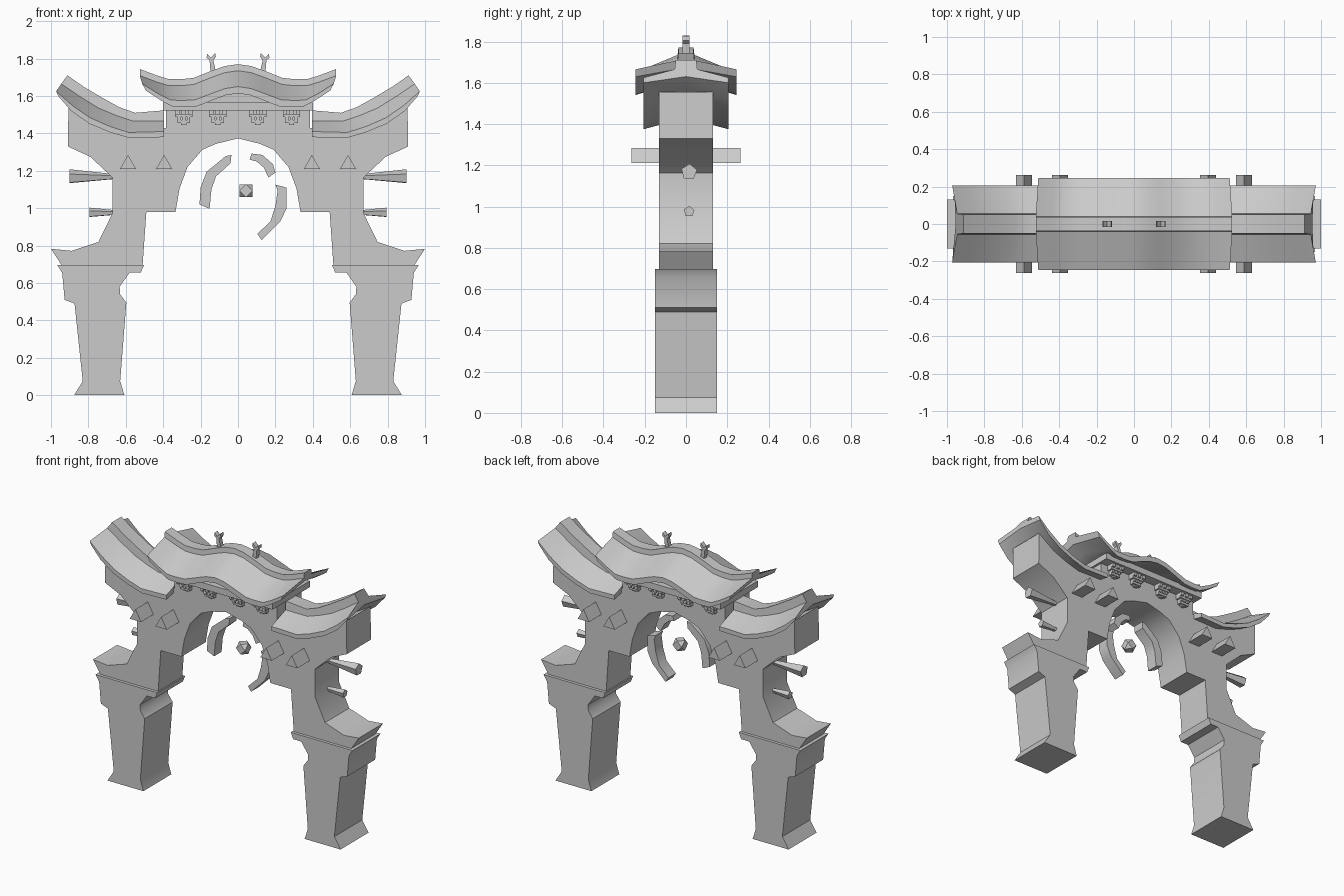
import bpy, bmesh, math
from mathutils import Vector

cube = bpy.data.objects.get("Cube")
if cube:
    bpy.data.objects.remove(cube, do_unlink=True)

stone = bpy.data.materials.new("grey_stone")
stone.use_nodes = True
GREY = (0.6, 0.6, 0.6, 1)
stone.diffuse_color = GREY
stone.node_tree.nodes["Principled BSDF"].inputs["Base Color"].default_value = GREY


def finish(bm, name):
    """Turn a bmesh into a shaded stone object."""
    bmesh.ops.recalc_face_normals(bm, faces=bm.faces)
    mesh = bpy.data.meshes.new(name)
    bm.to_mesh(mesh)
    bm.free()
    obj = bpy.data.objects.new(name, mesh)
    bpy.context.collection.objects.link(obj)
    mesh.materials.append(stone)
    bpy.ops.object.select_all(action='DESELECT')
    obj.select_set(True)
    bpy.context.view_layer.objects.active = obj
    bpy.ops.object.shade_smooth_by_angle(angle=math.radians(32))
    return obj


def loft(name, rings):
    """Skin equal-length rings of points and cap both ends."""
    bm = bmesh.new()
    rows = [[bm.verts.new(p) for p in ring] for ring in rings]
    for a, b in zip(rows, rows[1:]):
        for i in range(len(a)):
            j = (i + 1) % len(a)
            bm.faces.new((a[i], a[j], b[j], b[i]))
    bm.faces.new(rows[0])
    bm.faces.new(rows[-1])
    return finish(bm, name)


def extrude(name, outline, depth, sign=1):
    """Extrude an x-z outline symmetrically along y."""
    return loft(name, [[(sign * x, y, z) for x, z in outline] for y in (-depth, depth)])


def box(name, x, half_x, half_y, z0, z1):
    outline = [(x - half_x, z0), (x + half_x, z0), (x + half_x, z1), (x - half_x, z1)]
    return extrude(name, outline, half_y)


def roof(name, stations, cap, eave, sign=1):
    """Each station: ridge top, cap base, eave top, eave bottom as (x, z)."""
    rings = []
    for top, base, upper, lower in stations:
        half = [(cap, top), (cap * 1.1, base), (eave, upper), (eave, lower)]
        ring = [(sign * x, y, z) for y, (x, z) in half]
        ring.append((sign * (base[0] + lower[0]) / 2, 0, base[1] - 0.035))
        ring += [(sign * x, -y, z) for y, (x, z) in reversed(half)]
        rings.append(ring)
    return loft(name, rings)


# Arched gate wall, from the crown down to the inner arch edge
half = [(0, 1.62), (0.12, 1.61), (0.25, 1.57), (0.385, 1.57), (0.385, 1.43),
        (0.56, 1.42), (0.74, 1.47), (0.906, 1.555), (0.91, 1.33), (0.79, 1.275),
        (0.67, 1.163), (0.67, 0.976), (0.746, 0.82), (0.89, 0.772), (1, 0.783),
        (0.944, 0.697), (0.51, 0.697), (0.49, 0.98), (0.334, 0.98), (0.313, 1.104),
        (0.27, 1.22), (0.19, 1.313), (0.115, 1.345), (0, 1.373)]
extrude("gate_wall", half + [(-x, z) for x, z in reversed(half[1:-1])], 0.13)

# Legs with flared feet and moulded capitals
leg = [(0.607, 0), (0.877, 0), (0.83, 0.075), (0.874, 0.49), (0.927, 0.51),
       (0.94, 0.655), (0.967, 0.697), (0.502, 0.697), (0.52, 0.655), (0.58, 0.655),
       (0.633, 0.58), (0.63, 0.54), (0.597, 0.495), (0.63, 0.075)]

# Upswept side roofs
wing = [((0.395, 1.523), (0.395, 1.465), (0.395, 1.41), (0.395, 1.38)),
        ((0.55, 1.51), (0.56, 1.465), (0.585, 1.405), (0.58, 1.375)),
        ((0.635, 1.54), (0.65, 1.495), (0.685, 1.437), (0.685, 1.406)),
        ((0.72, 1.587), (0.745, 1.535), (0.79, 1.483), (0.795, 1.452)),
        ((0.826, 1.65), (0.85, 1.6), (0.885, 1.548), (0.89, 1.518)),
        ((0.912, 1.71), (0.945, 1.665), (0.972, 1.625), (0.962, 1.6))]

# Horned ridge figure outline
finial = [(0.116, 1.72), (0.146, 1.72), (0.152, 1.79), (0.168, 1.805), (0.165, 1.825),
          (0.145, 1.805), (0.122, 1.83), (0.118, 1.81), (0.132, 1.79)]


def peg(name, sign, z, length, inner, outer):
    """Five-sided peg widening away from the wall."""
    rings = []
    for x, r in ((0.64, inner), (0.67 + length, outer)):
        angles = [math.tau * i / 5 + 0.25 for i in range(5)]
        rings.append([(sign * x, 0.015 + r * math.cos(a), z + r * math.sin(a)) for a in angles])
    return loft(name, rings)


for side, s in (("left", 1), ("right", -1)):
    extrude(side + "_leg", leg, 0.15, s)
    roof(side + "_wing_roof", wing, 0.05, 0.205, s)
    extrude(side + "_ridge_finial", finial, 0.016, s)
    peg(side + "_upper_peg", s, 1.168, 0.23, 0.012, 0.04)
    peg(side + "_lower_peg", s, 0.976, 0.125, 0.012, 0.027)
    # Triangular beam ends running through the wall
    for place, x in (("inner", 0.395), ("outer", 0.588)):
        tri = [(x - 0.043, 1.21), (x + 0.043, 1.21), (x, 1.285)]
        extrude(f"{side}_{place}_beam", tri, 0.263, s)

# Wavy central roof: x, ridge height, eave height
wave = [(0, 1.77, 1.65), (0.07, 1.76, 1.64), (0.14, 1.735, 1.615), (0.235, 1.697, 1.58),
        (0.3, 1.69, 1.576), (0.37, 1.69, 1.578), (0.435, 1.71, 1.61), (0.525, 1.744, 1.665)]
wave = [(-x, r, e) for x, r, e in reversed(wave[1:])] + wave
roof("central_roof", [((x, r), (x, r - 0.035), (x * 0.975, e), (x * 0.94, e - 0.036))
                      for x, r, e in wave], 0.037, 0.245)
box("eave_beam", 0, 0.4, 0.2, 1.523, 1.566)

# Stepped brackets beneath the central eaves, front and back
for n, x in enumerate((-0.29, -0.108, 0.106, 0.286)):
    box(f"bracket_{n}_foot", x, 0.014, 0.15, 1.445, 1.465)
    box(f"bracket_{n}_lower_arm", x, 0.034, 0.158, 1.455, 1.472)
    box(f"bracket_{n}_upper_arm", x, 0.046, 0.172, 1.487, 1.503)
    for k in (-1, 0, 1):
        box(f"bracket_{n}_lower_block", x + 0.025 * k, 0.009, 0.166, 1.47, 1.49)
        box(f"bracket_{n}_upper_block", x + 0.035 * k, 0.011, 0.185, 1.5, 1.526)

# Broken ring floating in the arch: outer edge then inner edge of each shard
shards = {
    "left_ring_shard": [(-0.206, 1.02), (-0.2, 1.11), (-0.168, 1.195), (-0.066, 1.278),
                        (-0.035, 1.285), (-0.04, 1.24), (-0.118, 1.17), (-0.142, 1.1),
                        (-0.152, 0.997)],
    "upper_ring_shard": [(0.072, 1.292), (0.13, 1.285), (0.187, 1.235), (0.2, 1.19),
                         (0.163, 1.164), (0.138, 1.217), (0.1, 1.25), (0.062, 1.26)],
    "lower_ring_shard": [(0.2, 1.126), (0.26, 1.11), (0.26, 1.0), (0.227, 0.93),
                         (0.126, 0.83), (0.104, 0.863), (0.174, 0.93), (0.2, 1.013),
                         (0.212, 1.095)],
}
for name, outline in shards.items():
    extrude(name, outline, 0.04)

# Faceted gem at the centre of the ring
bm = bmesh.new()
for a in (-1, 1):
    for b in (-1, 1):
        for p in ((a, b, 0), (a, 0, b), (0, a, b)):
            bm.verts.new(Vector((0.043, 0, 1.093)) + 0.034 * Vector(p))
bmesh.ops.convex_hull(bm, input=bm.verts)
finish(bm, "centre_gem")
